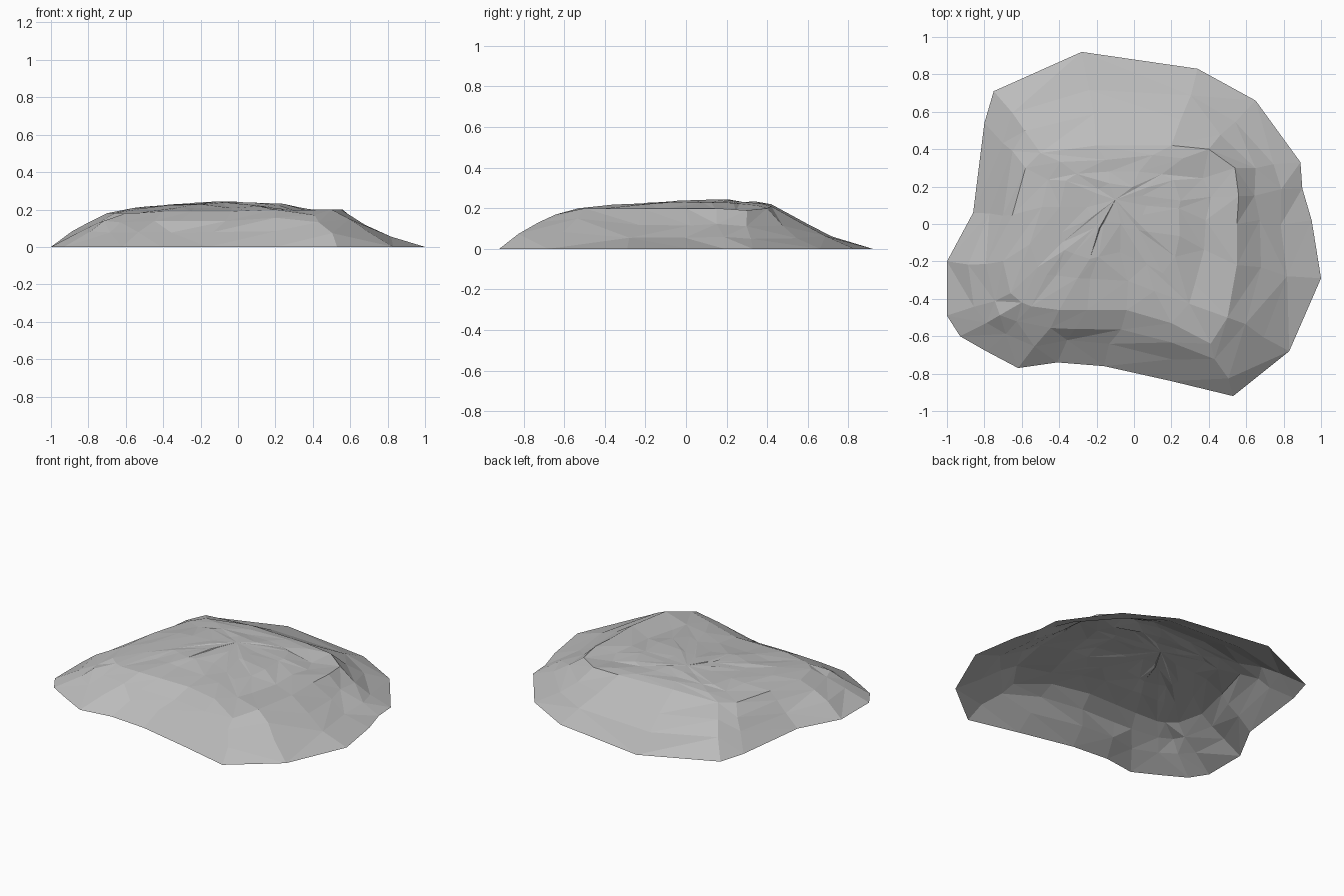
import bpy
import bmesh
import random
from mathutils import Vector

cube = bpy.data.objects.get("Cube")
if cube:
    bpy.data.objects.remove(cube, do_unlink=True)

rng = random.Random(4)

# Ground outline of the mound, counter-clockwise from its +x end
RIM = [(1, -.29), (.95, .02), (.9, .19), (.89, .33), (.65, .66), (.34, .83), (-.28, .92),
       (-.75, .71), (-.8, .54), (-.86, .06), (-1, -.2), (-1, -.49), (-.93, -.6), (-.79, -.68),
       (-.62, -.77), (-.41, -.74), (-.16, -.76), (.2, -.84), (.53, -.92), (.83, -.68)]

# Edge of the raised plateau, one point for each outline point
SHOULDER = [(.55, -.22, .2), (.55, 0, .2), (.56, .15, .2), (.54, .3, .19), (.4, .4, .2),
            (.2, .42, .21), (-.2, .42, .22), (-.5, .38, .2), (-.58, .3, .19), (-.65, .05, .19),
            (-.7, -.2, .18), (-.66, -.37, .18), (-.6, -.42, .18), (-.55, -.44, .18),
            (-.4, -.46, .19), (-.25, -.46, .19), (-.04, -.46, .19), (.2, -.53, .2),
            (.41, -.64, .17), (.5, -.5, .2)]
PEAK = Vector((-.1, .13, .243))

rim = [Vector((x, y, 0)) for x, y in RIM]
shoulder = [Vector(p) for p in SHOULDER]


def jitter(flat, height):
    return Vector((rng.uniform(-flat, flat), rng.uniform(-flat, flat), rng.uniform(-height, height)))


def slope_ring(t):
    """Ring part way up the flank, hollow at the back and full at the front."""
    ring = []
    for low, high in zip(rim, shoulder):
        p = low.lerp(high, t)
        p.z += .02 * (-1 if p.y > -.3 and p.x > -.5 else .5)
        ring.append(p + jitter(.02, .006))
    return ring


def crown_ring(t):
    """Ring on the plateau, easing up to the peak with a dip beside the +x ridge."""
    ring = []
    for edge in shoulder:
        p = edge.lerp(PEAK, t)
        p.z = edge.z + (PEAK.z - edge.z) * t ** .65
        if p.x > .33 and -.4 < p.y < .3:
            p.z -= .02
        ring.append(p + jitter(.025, .005))
    return ring


# Open shell made by joining the rings and closing them at the peak
rings = [rim, slope_ring(.38), slope_ring(.7), shoulder,
         crown_ring(.25), crown_ring(.5), crown_ring(.76)]
bm = bmesh.new()
loops = [[bm.verts.new(p) for p in ring] for ring in rings]
count = len(rim)
for outer, inner in zip(loops, loops[1:]):
    for i in range(count):
        j = (i + 1) % count
        a, b, c, d = outer[i], outer[j], inner[j], inner[i]
        if rng.random() < .5:
            bm.faces.new((a, b, c))
            bm.faces.new((a, c, d))
        else:
            bm.faces.new((a, b, d))
            bm.faces.new((b, c, d))
top = bm.verts.new(PEAK)
for i in range(count):
    bm.faces.new((loops[-1][i], loops[-1][(i + 1) % count], top))

mesh = bpy.data.meshes.new("rock_mound")
bm.to_mesh(mesh)
bm.free()
mound = bpy.data.objects.new("rock_mound", mesh)
bpy.context.collection.objects.link(mound)

# Plain grey stone
stone = bpy.data.materials.new("grey_stone")
stone.use_nodes = True
colour = (.5, .5, .5, 1)
stone.diffuse_color = colour
stone.node_tree.nodes["Principled BSDF"].inputs["Base Color"].default_value = colour
mesh.materials.append(stone)
